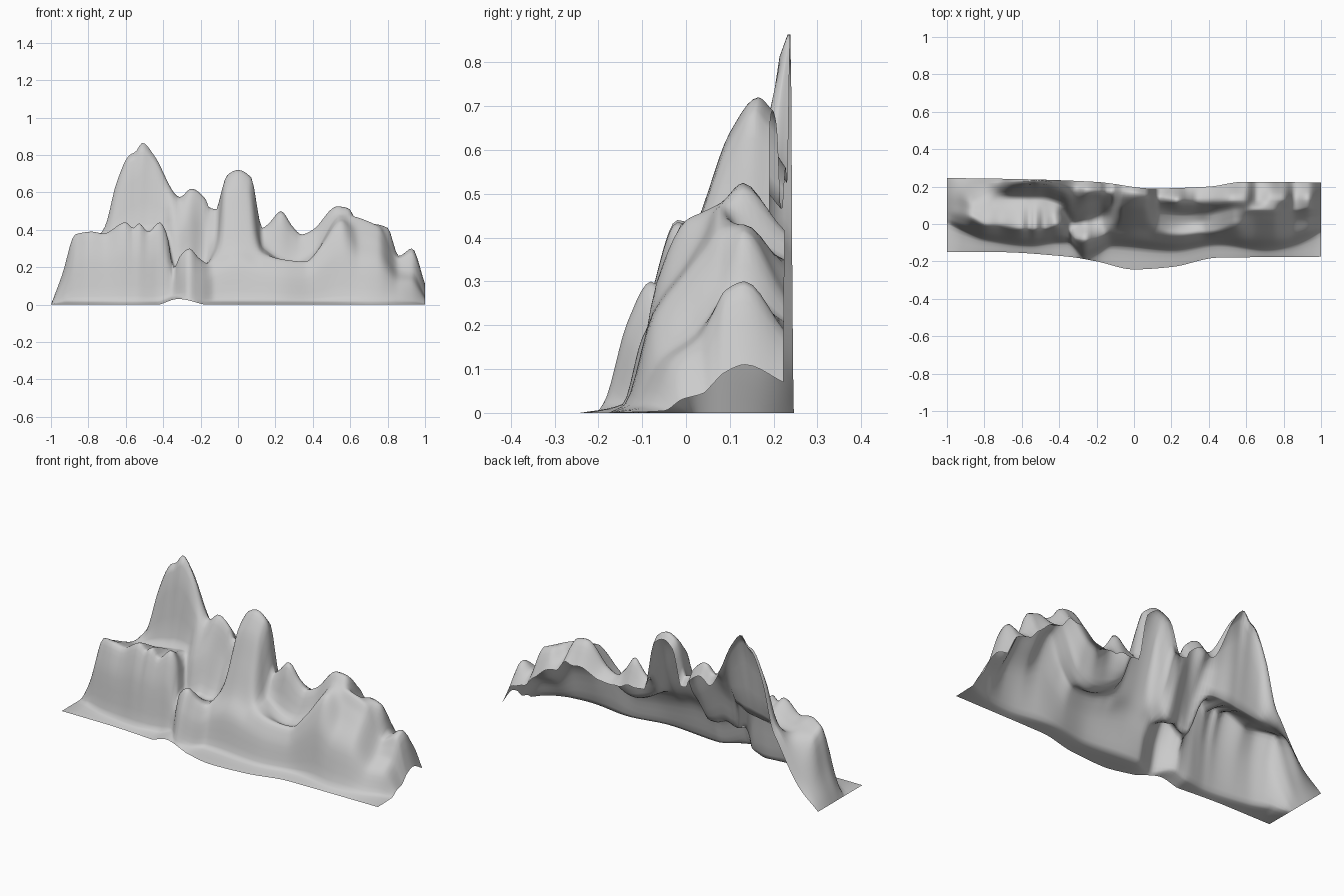
import bpy, bmesh


def pchip(pts, x):
    """Monotone cubic interpolation through (x, value) pairs."""
    n = len(pts)
    if x <= pts[0][0]:
        return pts[0][1]
    if x >= pts[-1][0]:
        return pts[-1][1]
    i = max(k for k in range(n - 1) if pts[k][0] <= x)

    def slope(k):
        return (pts[k + 1][1] - pts[k][1]) / max(pts[k + 1][0] - pts[k][0], 1e-6)

    def tangent(k):
        if k == 0:
            return slope(0)
        if k == n - 1:
            return slope(n - 2)
        a, b = slope(k - 1), slope(k)
        return 0 if a * b <= 0 else 2 * a * b / (a + b)

    h = pts[i + 1][0] - pts[i][0]
    t = (x - pts[i][0]) / h
    a, b = pts[i][1], pts[i + 1][1]
    return ((2*t**3 - 3*t*t + 1) * a + (t**3 - 2*t*t + t) * h * tangent(i)
            + (3*t*t - 2*t**3) * b + (t**3 - t*t) * h * tangent(i + 1))


# Plan outlines (x, y): front border, cliff foot, rear border
FRONT = [(-1, -.15), (-.75, -.15), (-.35, -.175), (-.2, -.2), (0, -.243),
         (.2, -.23), (.45, -.18), (1, -.175)]
FOOT = [(-1, .0), (-.92, -.04), (-.8, -.085), (-.55, -.115), (-.42, -.10), (-.36, -.10),
        (-.26, -.18), (-.2, -.16), (-.12, -.12), (.2, -.145), (.45, -.11), (.7, -.14),
        (.85, -.12), (1, -.05)]
REAR = [(-1, .246), (-.6, .24), (-.2, .225), (.1, .19), (.4, .2), (.58, .225), (1, .222)]

# Front ridge (x, y, z)
RIDGE = [(-1, .07, 0), (-.94, .06, .16), (-.87, .04, .375), (-.78, .0, .39), (-.72, .0, .38),
         (-.6, -.02, .44), (-.56, -.02, .41), (-.53, -.02, .435), (-.48, -.02, .39),
         (-.42, 0, .44), (-.38, 0, .38), (-.345, -.04, .19), (-.31, -.075, .26),
         (-.26, -.08, .3), (-.21, -.07, .25), (-.16, -.05, .22), (-.12, -.02, .26),
         (0, -.02, .31), (.1, -.03, .28), (.25, -.05, .24), (.36, -.04, .23),
         (.45, -.03, .32), (.55, 0, .44), (.65, .0, .34), (.75, .0, .32),
         (.86, .02, .18), (.93, .03, .17), (1, .04, .045)]

# Gully between ridge and shoulder: extra depth (x, dz)
GULLY = [(-.46, 0), (-.38, .03), (-.3, .14), (-.26, .15), (-.18, .1), (-.1, 0),
         (.12, 0), (.3, .02), (.45, 0)]

# Shoulder between gully and crest (x, y, z)
SHOULDER = [(-1, .14, 0), (-.94, .14, .13), (-.87, .12, .33), (-.7, .14, .35),
            (-.5, .14, .38), (-.4, .11, .4), (-.33, .07, .4), (-.26, .1, .45),
            (-.18, .12, .4), (-.12, .1, .37), (-.07, .1, .61), (0, .1, .64), (.06, .1, .62),
            (.13, .06, .31), (.3, .05, .23), (.4, .05, .27), (.55, .08, .48),
            (.75, .08, .42), (.86, .08, .25), (.93, .09, .28), (1, .085, .09)]

# Main crest: height (x, z) and plan (x, y)
CREST_Z = [(-1, 0), (-.88, .16), (-.8, .28), (-.75, .36), (-.71, .42), (-.65, .65),
           (-.58, .8), (-.55, .815), (-.51, .865), (-.45, .8), (-.31, .575), (-.25, .62),
           (-.17, .56), (-.155, .52), (-.115, .51), (-.09, .6), (-.06, .69), (0, .72),
           (.07, .68), (.13, .41), (.17, .44), (.23, .5), (.29, .42), (.34, .375),
           (.4, .4), (.53, .525), (.59, .515), (.66, .4), (.73, .43), (.8, .41),
           (.86, .26), (.93, .3), (1, .11)]
CREST_Y = [(-1, .2), (-.7, .22), (-.5, .232), (-.36, .2), (-.25, .18), (0, .165), (.25, .125),
           (.55, .13), (1, .135)]

# Drop from the crest down to the open rear border
DROP = [(-1, 0), (-.85, .06), (-.65, .02), (-.5, 0), (-.25, .06), (0, .03), (.13, .04),
        (.23, .13), (.34, .03), (.55, .12), (.66, .05), (.73, .1), (.8, .14), (.86, .05),
        (.93, .11), (1, .04)]


def column(x):
    """Depth profile of the range at x, as (y, z) pairs from front to rear."""
    yz = lambda line: (pchip([p[:2] for p in line], x),
                       pchip([(p[0], p[2]) for p in line], x))
    ridge, shoulder = yz(RIDGE), yz(SHOULDER)
    foot, cz = pchip(FOOT, x), pchip(CREST_Z, x)
    lip = pchip([(-.42, 0), (-.32, .03), (-.18, 0)], x)
    cliff = (foot + .45 * (ridge[0] - foot), .68 * ridge[1])
    gully = ((ridge[0] + shoulder[0]) / 2, (ridge[1] + shoulder[1]) / 2 - pchip(GULLY, x))
    return [(pchip(FRONT, x), lip), (foot, min(.02, ridge[1] * .1) + lip), cliff, ridge,
            gully, shoulder, (pchip(CREST_Y, x), cz),
            (pchip(REAR, x), max(0, cz - pchip(DROP, x)))]


# Mountain range: one open sheet lofted along x
NX, SUB = 140, 5
bm = bmesh.new()
grid = []
for i in range(NX + 1):
    x = -1 + 2 * i / NX
    prof = column(x)
    row = []
    for k in range(len(prof) - 1):
        for s in range(SUB + (k == len(prof) - 2)):
            y = prof[k][0] + (prof[k + 1][0] - prof[k][0]) * s / SUB
            row.append(bm.verts.new((x, y, pchip(prof, y))))
    grid.append(row)
for a, b in zip(grid, grid[1:]):
    for j in range(len(a) - 1):
        bm.faces.new((a[j], b[j], b[j + 1], a[j + 1]))
mesh = bpy.data.meshes.new("mountain_range")
bm.to_mesh(mesh)
bm.free()
mesh.shade_smooth()
range_obj = bpy.data.objects.new("mountain_range", mesh)
bpy.context.collection.objects.link(range_obj)
